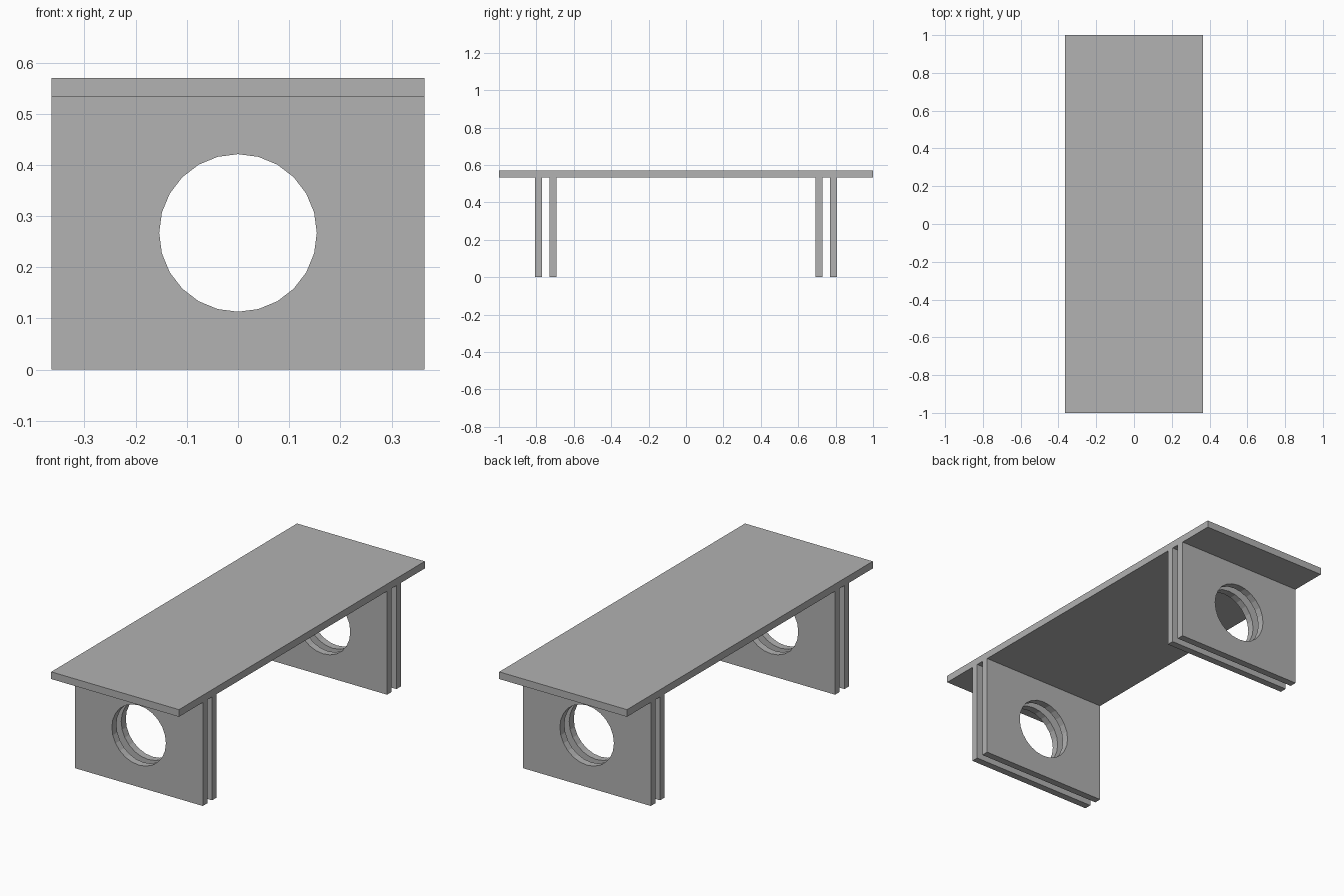
import bpy, bmesh, math
from mathutils import Vector

if "Cube" in bpy.data.objects:
    bpy.data.objects.remove(bpy.data.objects["Cube"])

HALF_W = 0.364      # half width of the bench
THICK = 0.037       # board thickness
LEG_H = 0.533       # height of the legs
HOLE_R, HOLE_Z, HOLE_SIDES = 0.154, 0.267, 24

grey = bpy.data.materials.new("plain grey")
grey.diffuse_color = (0.445, 0.445, 0.445, 1)
grey.use_nodes = True
grey.node_tree.nodes["Principled BSDF"].inputs["Base Color"].default_value = grey.diffuse_color


def finish(bm, name):
    bmesh.ops.recalc_face_normals(bm, faces=bm.faces)
    mesh = bpy.data.meshes.new(name)
    bm.to_mesh(mesh)
    bm.free()
    mesh.materials.append(grey)
    obj = bpy.data.objects.new(name, mesh)
    bpy.context.collection.objects.link(obj)
    return obj


def add_loop(bm, points):
    verts = [bm.verts.new(p) for p in points]
    return [bm.edges.new((v, verts[(i + 1) % len(verts)])) for i, v in enumerate(verts)]


def leg_panel(name, y):
    """Upright board with a round hole, centred on y."""
    bm = bmesh.new()
    y0 = y - THICK / 2
    edges = add_loop(bm, [(-HALF_W, y0, 0), (HALF_W, y0, 0),
                          (HALF_W, y0, LEG_H), (-HALF_W, y0, LEG_H)])
    angles = [2 * math.pi * i / HOLE_SIDES for i in range(HOLE_SIDES)]
    edges += add_loop(bm, [(HOLE_R * math.cos(a), y0, HOLE_Z + HOLE_R * math.sin(a))
                           for a in angles])
    bmesh.ops.triangle_fill(bm, edges=edges, use_beauty=True)
    ext = bmesh.ops.extrude_face_region(bm, geom=bm.faces[:], use_keep_orig=True)
    moved = [g for g in ext["geom"] if isinstance(g, bmesh.types.BMVert)]
    bmesh.ops.translate(bm, verts=moved, vec=Vector((0, THICK, 0)))
    return finish(bm, name)


# Table top
bm = bmesh.new()
bmesh.ops.create_cube(bm, size=1)
bmesh.ops.scale(bm, verts=bm.verts, vec=(2 * HALF_W, 2, THICK))
bmesh.ops.translate(bm, verts=bm.verts, vec=(0, 0, LEG_H + THICK / 2))
finish(bm, "table_top")

# Paired leg panels at each end
for side, end in ((-1, "front"), (1, "back")):
    leg_panel(end + "_outer_leg", side * 0.788)
    leg_panel(end + "_inner_leg", side * 0.712)
